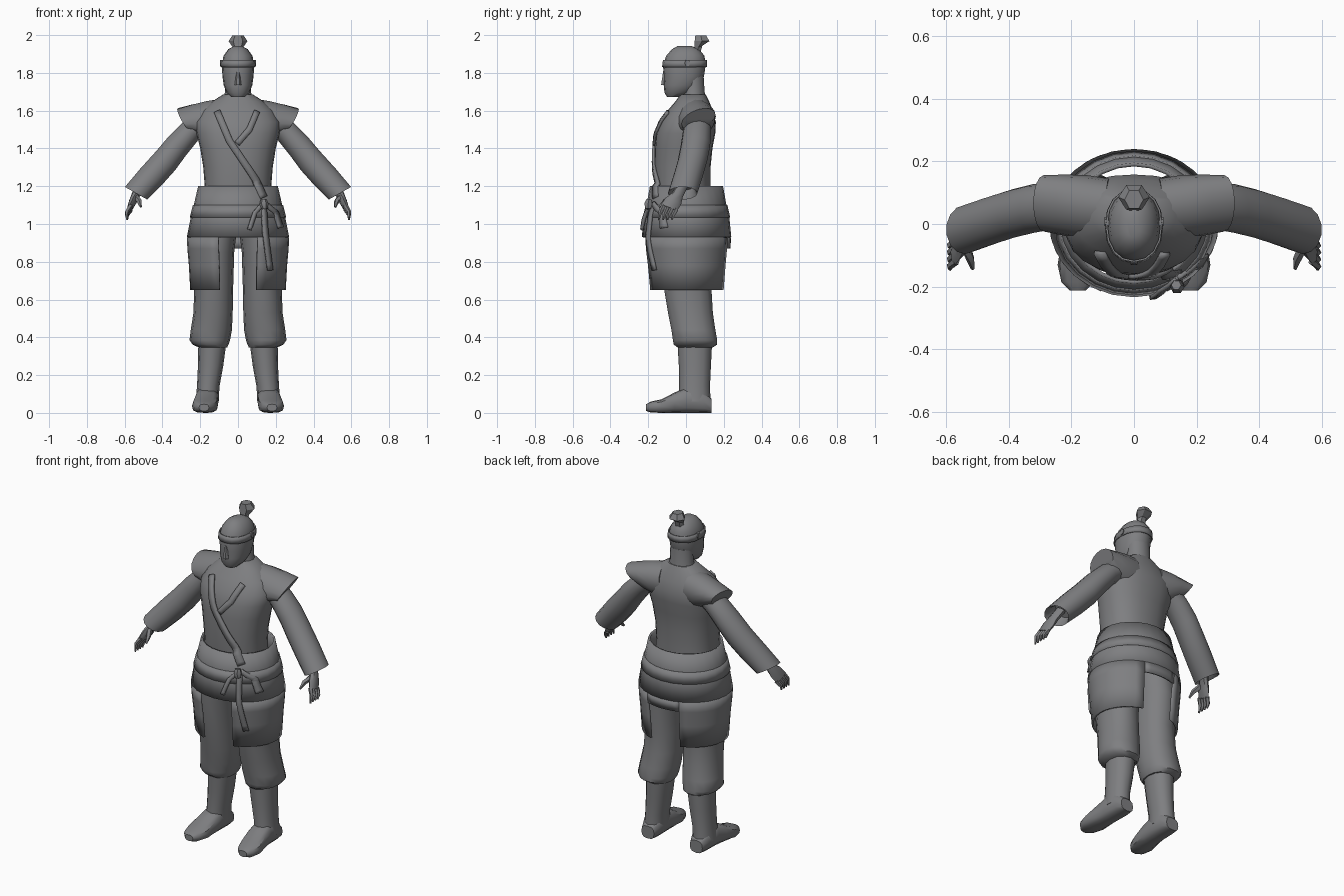
import bpy, bmesh, math
from mathutils import Vector as V
from mathutils.bvhtree import BVHTree

GREY = bpy.data.materials.new("plain grey")
GREY.diffuse_color = (0.21, 0.212, 0.22, 1)


def finish(name, bm, thick=0.0, angle=42):
    bmesh.ops.recalc_face_normals(bm, faces=bm.faces[:])
    me = bpy.data.meshes.new(name)
    bm.to_mesh(me)
    bm.free()
    me.materials.append(GREY)
    for p in me.polygons:
        p.use_smooth = True
    me.set_sharp_from_angle(angle=math.radians(angle))
    ob = bpy.data.objects.new(name, me)
    bpy.context.collection.objects.link(ob)
    if thick:
        m = ob.modifiers.new("thickness", 'SOLIDIFY')
        m.thickness, m.offset = thick, 0
    return ob


def loft(name, rings, n=16, e=2.0, arc=None, caps=True, thick=0.0, angle=42):
    """Skin rings of (centre, half axis u, half axis v); arc limits the sweep in degrees."""
    bm = bmesh.new()
    a0, a1 = arc or (0, 360)
    count = n + 1 if arc else n
    rows = []
    for c, u, v in rings:
        row = []
        for i in range(count):
            t = math.radians(a0 + (a1 - a0) * i / n)
            cu, sv = (math.copysign(abs(f) ** (2 / e), f) for f in (math.cos(t), math.sin(t)))
            row.append(bm.verts.new(V(c) + V(u) * cu + V(v) * sv))
        rows.append(row)
    for a, b in zip(rows, rows[1:]):
        for i in range(n):
            j = (i + 1) % count
            bm.faces.new((a[i], a[j], b[j], b[i]))
    if caps and not arc:
        bm.faces.new(rows[0])
        bm.faces.new(rows[-1])
    return finish(name, bm, thick, angle)


def level(z, x0, x1, y0, y1):
    """Horizontal ring from its extents."""
    return ((x0 + x1) / 2, (y0 + y1) / 2, z), ((x1 - x0) / 2, 0, 0), (0, (y1 - y0) / 2, 0)


def tube(name, pts, radii, n=6):
    rings = []
    for i, p in enumerate(pts):
        d = (V(pts[min(i + 1, len(pts) - 1)]) - V(pts[max(i - 1, 0)])).normalized()
        u = d.cross(V((0, 1, 0.2))).normalized()
        rings.append((p, u * radii[i], d.cross(u) * radii[i]))
    return loft(name, rings, n)


# tunic body
torso = loft("tunic", [level(z, -w, w, a, b) for z, w, a, b in (
    (1.14, .178, -.16, .13), (1.2, .176, -.165, .13), (1.3, .184, -.168, .13),
    (1.4, .2, -.165, .14), (1.48, .22, -.158, .155), (1.54, .225, -.135, .158),
    (1.6, .19, -.098, .142), (1.65, .135, -.055, .122), (1.685, .08, -.03, .105))], 24, 2.3)

# neck, head, hair
loft("neck", [level(1.64, -.085, .085, -.03, .11), level(1.7, -.068, .068, -.02, .1),
              level(1.78, -.068, .068, -.02, .095)], 14)
loft("head", [level(z, -w, w, a, b) for z, w, a, b in (
    (1.672, .035, -.1, -.03), (1.695, .06, -.114, .03), (1.735, .076, -.118, .075),
    (1.78, .082, -.116, .095), (1.84, .086, -.122, .104), (1.89, .077, -.105, .098),
    (1.925, .052, -.075, .07), (1.942, .022, -.045, .03))], 16, 2.2)
loft("nose", [level(1.735, -.018, .018, -.134, -.1), level(1.75, -.016, .016, -.132, -.1),
              level(1.81, -.008, .008, -.122, -.1)], 6)
loft("hair_band", [level(1.83, -.09, .09, -.124, .109), level(1.868, -.087, .087, -.119, .109)],
     16, 2.2, caps=False, thick=.006)
loft("topknot", [((0, .055, 1.9), (.03, 0, 0), (0, .025, .01)),
                 ((0, .065, 1.935), (.028, 0, 0), (0, .025, .01)),
                 ((0, .085, 1.968), (.05, 0, 0), (0, .045, .0)),
                 ((0, .078, 1.998), (.03, 0, 0), (0, .033, .0))], 6, angle=25)

# wrapped skirt: full upper part, two side panels, back strip
HIP = [level(1.2, -.205, .205, -.185, .19), level(1.1, -.228, .228, -.203, .208),
       level(1.03, -.245, .245, -.218, .224), level(.93, -.265, .265, -.228, .234)]
LOW = [HIP[-1], level(.87, -.262, .262, -.225, .23), level(.78, -.254, .254, -.213, .221),
       level(.65, -.247, .247, -.2, .21)]
skirt = loft("skirt_top", HIP, 24, caps=False, thick=.012)
panel_r = loft("skirt_panel_right", LOW, 12, arc=(-67, 67), thick=.012)
loft("skirt_panel_left", LOW, 12, arc=(113, 247), thick=.012)
loft("skirt_back_strip", LOW[:2], 6, arc=(67, 113), thick=.01)
loft("belt", [level(1.1, -.234, .234, -.209, .214), level(1.035, -.25, .25, -.223, .229)],
     24, caps=False, thick=.01)

for s, side in ((1, "right"), (-1, "left")):
    # ear
    loft("ear_" + side, [((s * .076, .0, 1.85), (0, .018, 0), (0, 0, .022)),
                         ((s * .094, .008, 1.852), (0, .014, 0), (0, 0, .018))], 6)
    # flared shoulder cap
    loft("shoulder_cap_" + side, [
        ((s * .08, .045, 1.555), (0, .1, .01), (s * .01, 0, .108)),
        ((s * .15, .052, 1.55), (0, .104, .015), (s * .02, 0, .1)),
        ((s * .22, .06, 1.55), (0, .098, .02), (s * .03, 0, .08)),
        ((s * .288, .066, 1.555), (0, .09, .025), (s * .034, 0, .052))], 16)
    # wide sleeve, hollow at the cuff
    loft("sleeve_" + side, [((s * x, y, z), (0, ry, 0), (s * vx, 0, vz)) for x, y, z, ry, vx, vz in (
        (.2, .06, 1.53, .07, .04, .045), (.25, .058, 1.492, .074, .043, .046),
        (.32, .05, 1.415, .078, .048, .05), (.385, .034, 1.333, .078, .053, .05),
        (.46, .01, 1.25, .078, .057, .046), (.54, -.018, 1.163, .078, .06, .034),
        (.528, -.015, 1.175, .066, .05, .028), (.5, -.005, 1.21, .05, .04, .03))], 14)
    # hand
    loft("palm_" + side, [((s * x, y, z), (0, ry, -.4 * ry), (s * rx, 0, .3 * rx)) for x, y, z, ry, rx in (
        (.51, -.015, 1.21, .026, .024), (.54, -.045, 1.155, .028, .022),
        (.556, -.068, 1.12, .042, .02), (.572, -.09, 1.085, .042, .014))], 8)
    for i in range(4):
        o = .022 * i
        tube(f"finger_{i + 1}_{side}", [(s * .568, -.118 + o, 1.1 - .008 * i),
             (s * .588, -.135 + o, 1.065 - .006 * i), (s * .587, -.145 + o * 1.05, 1.022)],
             (.013, .011, .005), 5)
    tube("thumb_" + side, [(s * .54, -.07, 1.14), (s * .522, -.112, 1.12), (s * .515, -.143, 1.09)],
         (.017, .014, .006), 5)
    # baggy trouser leg gathered below the knee
    loft("trouser_leg_" + side, [level(z, *sorted((s * a, s * b)), c, d) for z, a, b, c, d in (
        (1.02, .0, .2, -.15, .15), (.85, .02, .235, -.15, .155), (.65, .026, .232, -.118, .138),
        (.53, .028, .236, -.098, .145), (.44, .032, .25, -.08, .158),
        (.385, .042, .257, -.072, .168), (.362, .05, .24, -.068, .168),
        (.345, .058, .205, -.045, .142))], 14, 2.2)
    # boot shaft and foot
    loft("boot_shaft_" + side, [level(z, *sorted((s * a, s * b)), c, d) for z, a, b, c, d in (
        (.37, .062, .21, -.045, .138), (.25, .078, .212, -.038, .132),
        (.14, .098, .217, -.036, .127), (.06, .102, .225, -.04, .13))], 12, 2.2)
    loft("boot_foot_" + side, [((s * x, y, (a + b) / 2), (w, 0, 0), (0, 0, (b - a) / 2))
         for x, y, a, b, w in (
        (.162, .135, 0, .075, .042), (.162, .09, 0, .12, .058), (.164, 0, 0, .135, .06),
        (.168, -.06, 0, .108, .064), (.176, -.13, 0, .072, .068), (.18, -.185, .002, .06, .052),
        (.18, -.212, .01, .046, .026))], 12, 2.8)

# cloth surfaces that the ribbons lie on
verts, polys = [], []
for ob in (torso, skirt, panel_r):
    base = len(verts)
    verts += [v.co.copy() for v in ob.data.vertices]
    polys += [[base + i for i in p.vertices] for p in ob.data.polygons]
cloth = BVHTree.FromPolygons(verts, polys)


def ribbon(name, pts, width, lift=.008):
    """Flat band laid over the front of the clothes along (x, z) points."""
    bm = bmesh.new()
    path = [V(a).lerp(V(b), k / 6) for a, b in zip(pts, pts[1:]) for k in range(6)] + [V(pts[-1])]
    prev = None
    for i, p in enumerate(path):
        d = (path[min(i + 1, len(path) - 1)] - path[max(i - 1, 0)]).normalized()
        pair = []
        for k in (-1, 1):
            q = p + V((-d.y, d.x)) * k * width / 2
            hit = cloth.ray_cast(V((q.x, -1, q.y)), V((0, 1, 0)))[0]
            pair.append(bm.verts.new((q.x, (hit.y if hit else -.2) - lift, q.y)))
        if prev:
            bm.faces.new((prev[0], prev[1], pair[1], pair[0]))
        prev = pair
    return finish(name, bm, .014)


# crossed collar bands, sash knot and hanging ends
ribbon("collar_band_long", [(-.11, 1.595), (-.045, 1.44), (.09, 1.24), (.135, 1.14)], .036)
ribbon("collar_band_short", [(.1, 1.595), (.06, 1.5), (-.005, 1.425)], .032)
ribbon("sash_end_inner", [(.135, 1.11), (.09, 1.06), (.06, .97)], .022, .018)
ribbon("sash_end_long", [(.135, 1.11), (.145, .95), (.17, .755)], .026, .014)
ribbon("sash_end_outer", [(.14, 1.11), (.2, 1.06), (.225, .98)], .022, .018)
tube("sash_knot", [(.135, -.195, 1.13), (.138, -.2, 1.105), (.142, -.2, 1.08)], (.016, .024, .016))
